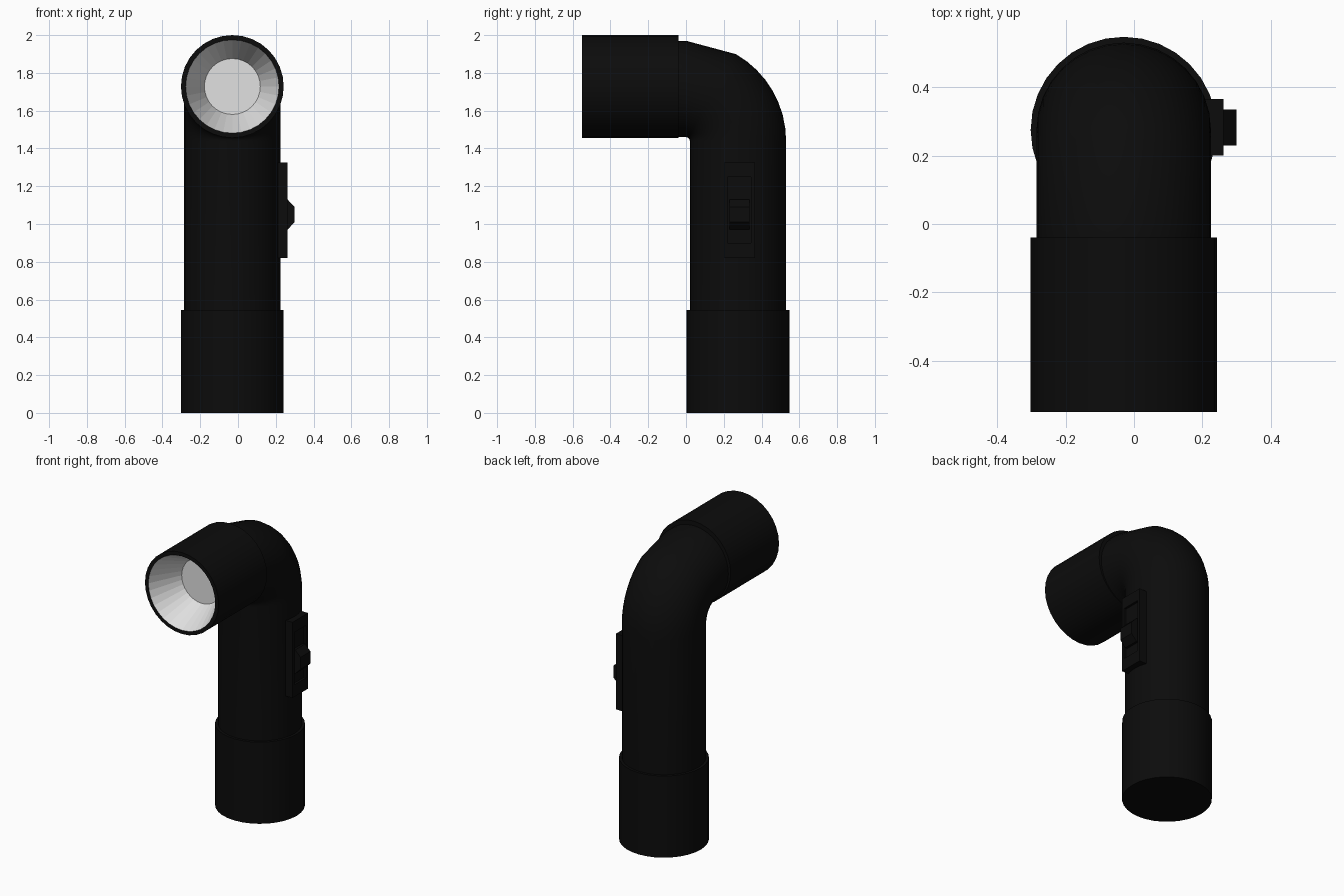
import bpy, bmesh, math
from mathutils import Vector

if "Cube" in bpy.data.objects:
    bpy.data.objects.remove(bpy.data.objects["Cube"])

SEG = 32
CX, CY = -0.03, 0.275          # handle axis
HEAD_Z = 1.728                 # lamp head axis


def material(name, rgb):
    m = bpy.data.materials.new(name)
    m.diffuse_color = (*rgb, 1)
    m.use_nodes = True
    m.node_tree.nodes["Principled BSDF"].inputs["Base Color"].default_value = m.diffuse_color
    return m


black = material("black plastic", (0.0035, 0.0035, 0.0035))
silver = material("reflector silver", (0.75, 0.75, 0.75))


def finish(name, bm, mat, smooth=True):
    bmesh.ops.recalc_face_normals(bm, faces=bm.faces)
    mesh = bpy.data.meshes.new(name)
    bm.to_mesh(mesh)
    bm.free()
    mesh.materials.append(mat)
    ob = bpy.data.objects.new(name, mesh)
    bpy.context.collection.objects.link(ob)
    if smooth:
        bpy.ops.object.select_all(action='DESELECT')
        ob.select_set(True)
        bpy.context.view_layer.objects.active = ob
        bpy.ops.object.shade_smooth_by_angle(angle=math.radians(35))
    return ob


def loft(rings, cap_start=True, cap_end=True):
    """Rings are (y, z, radius, tilt): tilt 0 is horizontal, 90 faces the front."""
    bm = bmesh.new()
    loops = []
    for y, z, r, tilt in rings:
        t = math.radians(tilt)
        v = Vector((0, math.cos(t), math.sin(t)))
        loops.append([bm.verts.new(Vector((CX, y, z))
                      + Vector((r * math.cos(a), 0, 0)) + v * r * math.sin(a))
                      for a in (2 * math.pi * i / SEG for i in range(SEG))])
    for a, b in zip(loops, loops[1:]):
        for i in range(SEG):
            j = (i + 1) % SEG
            bm.faces.new((a[i], a[j], b[j], b[i]))
    if cap_start:
        bm.faces.new(loops[0])
    if cap_end:
        bm.faces.new(loops[-1])
    return bm


# Battery cap at the bottom
finish("base_cap", loft([(CY, 0, 0.272, 0), (CY, 0.545, 0.272, 0)]), black)

# Handle tube with elbow; the last bend segment is long and straight
rings = [(CY, 0.5, 0.255, 0)]
for deg in [0, 7.5, 15, 22.5, 30, 37.5, 45, 52.5, 60, 90]:
    t = math.radians(deg)
    rings.append((0.275 * math.cos(t), 1.44 + 0.275 * math.sin(t), 0.255, deg))
rings.append((-0.08, 1.715, 0.255, 90))
finish("handle_tube", loft(rings), black)

# Lamp head: back wall, outer shell and front rim
finish("lamp_head", loft([(-0.04, HEAD_Z, 0.272, 90), (-0.55, HEAD_Z, 0.272, 90),
                          (-0.55, HEAD_Z, 0.247, 90)], cap_end=False), black)

# Conical reflector with its flat lens, facing the front
bm = loft([(-0.55, HEAD_Z, 0.247, 90), (-0.34, HEAD_Z, 0.148, 90)], cap_start=False)
reflector = finish("reflector", bm, silver, smooth=False)
if reflector.data.polygons[-1].normal.y > 0:
    reflector.data.flip_normals()


def box(x0, x1, y0, y1, z0, z1):
    bm = bmesh.new()
    bmesh.ops.create_cube(bm, size=1)
    for v in bm.verts:
        v.co = Vector((x1 if v.co.x > 0 else x0, y1 if v.co.y > 0 else y0,
                       z1 if v.co.z > 0 else z0))
    return bm


# Switch plate with a shallow slot
bm = box(0.15, 0.262, 0.2, 0.365, 0.82, 1.325)
front = max(bm.faces, key=lambda f: f.calc_center_median().x)
bmesh.ops.inset_region(bm, faces=[front], thickness=0.028)
for v in front.verts:
    v.co.z = 1.25 if v.co.z > 1 else 0.9
slot = bmesh.ops.extrude_face_region(bm, geom=[front])
bmesh.ops.translate(bm, vec=(-0.015, 0, 0),
                    verts=[g for g in slot["geom"] if isinstance(g, bmesh.types.BMVert)])
if front.is_valid:
    bmesh.ops.delete(bm, geom=[front], context='FACES_ONLY')
finish("switch_plate", bm, black, smooth=False)

# Sliding switch button, tapered at its top and bottom
bm = box(0.24, 0.262, 0.23, 0.335, 0.97, 1.13)
front = max(bm.faces, key=lambda f: f.calc_center_median().x)
tip = bmesh.ops.extrude_face_region(bm, geom=[front])
for v in [g for g in tip["geom"] if isinstance(g, bmesh.types.BMVert)]:
    v.co.x = 0.3
    v.co.z = 1.09 if v.co.z > 1.05 else 1.01
if front.is_valid:
    bmesh.ops.delete(bm, geom=[front], context='FACES_ONLY')
finish("switch_button", bm, black, smooth=False)
